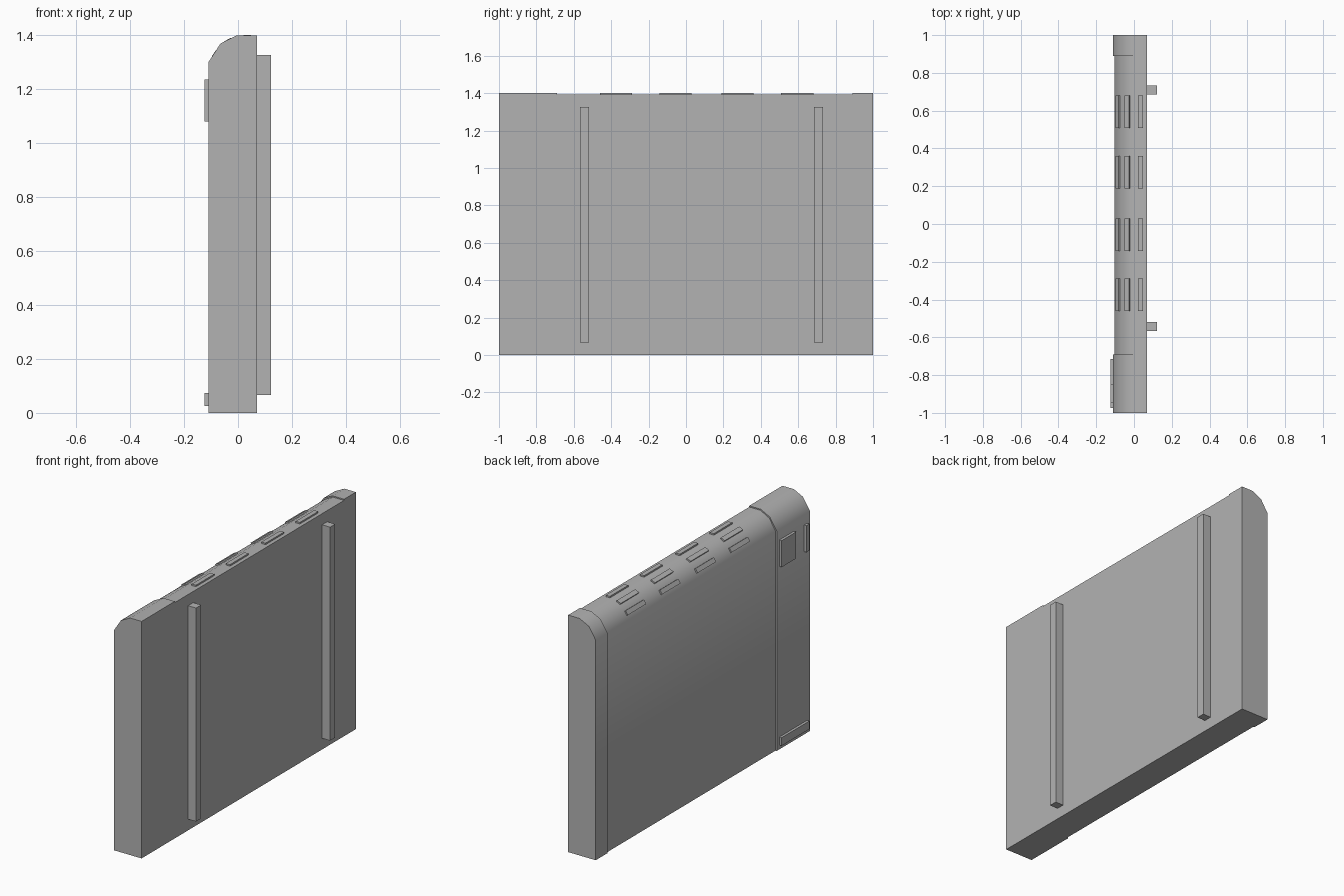
import bpy, bmesh, math
from mathutils import Matrix, Vector

cube = bpy.data.objects.get("Cube")
if cube:
    bpy.data.objects.remove(cube, do_unlink=True)

grey = bpy.data.materials.new("plain_grey")
grey.use_nodes = True
colour = (0.45, 0.45, 0.45, 1)
grey.diffuse_color = colour
for node in grey.node_tree.nodes:
    if node.type == 'BSDF_PRINCIPLED':
        node.inputs["Base Color"].default_value = colour


def finish(name, bm, smooth=False):
    bmesh.ops.recalc_face_normals(bm, faces=bm.faces[:])
    mesh = bpy.data.meshes.new(name)
    bm.to_mesh(mesh)
    bm.free()
    mesh.materials.append(grey)
    obj = bpy.data.objects.new(name, mesh)
    bpy.context.collection.objects.link(obj)
    if smooth:
        bpy.ops.object.select_all(action='DESELECT')
        obj.select_set(True)
        bpy.context.view_layer.objects.active = obj
        bpy.ops.object.shade_smooth_by_angle(angle=math.radians(40))
    return obj


def extrude_profile(name, points, y0, y1):
    bm = bmesh.new()
    face = bm.faces.new([bm.verts.new((x, y0, z)) for x, z in points])
    grown = bmesh.ops.extrude_face_region(bm, geom=[face])
    verts = [g for g in grown["geom"] if isinstance(g, bmesh.types.BMVert)]
    bmesh.ops.translate(bm, verts=verts, vec=(0, y1 - y0, 0))
    return finish(name, bm, smooth=True)


def box(name, low, high):
    low, high = Vector(low), Vector(high)
    bm = bmesh.new()
    matrix = Matrix.Translation((low + high) / 2) @ Matrix.Diagonal((*(high - low), 1))
    bmesh.ops.create_cube(bm, size=1, matrix=matrix)
    return finish(name, bm)


# Casing: two full-size end caps and a slightly slimmer middle
cap = [(0.07, 0), (-0.11, 0), (-0.11, 1.3), (-0.065, 1.37), (-0.005, 1.4), (0.07, 1.4)]
middle = [(0.07, 0), (-0.102, 0), (-0.102, 1.298), (-0.06, 1.363), (-0.003, 1.393), (0.07, 1.393)]
extrude_profile("front_end_cap", cap, -1, -0.69)
extrude_profile("main_casing", middle, -0.69, 0.89)
extrude_profile("back_end_cap", cap, 0.89, 1)

# Raised vent bars lying on the three upper facets (x, z, tilt)
rows = {"upper": (0.034, 1.393, 0), "middle": (-0.0335, 1.377, 28), "lower": (-0.082, 1.329, 57)}
for row, (x, z, tilt) in rows.items():
    for i, y in enumerate((-0.375, -0.057, 0.275, 0.595)):
        bm = bmesh.new()
        matrix = (Matrix.Translation((x, y, z))
                  @ Matrix.Rotation(math.radians(-tilt), 4, 'Y')
                  @ Matrix.Diagonal((0.027, 0.172, 0.018, 1)))
        bmesh.ops.create_cube(bm, size=1, matrix=matrix)
        finish(f"{row}_vent_{i + 1}", bm)

# Mounting rails on the flat side
for name, y in (("front_rail", -0.542), ("back_rail", 0.709)):
    box(name, (0.07, y - 0.024, 0.066), (0.122, y + 0.024, 1.327))

# Raised panels on the front end cap
for name, y0, y1, z0, z1 in (("display_panel", -0.85, -0.715, 1.08, 1.237),
                             ("status_strip", -0.973, -0.945, 1.08, 1.237),
                             ("base_plate", -0.973, -0.715, 0.025, 0.073)):
    box(name, (-0.125, y0, z0), (-0.11, y1, z1))
